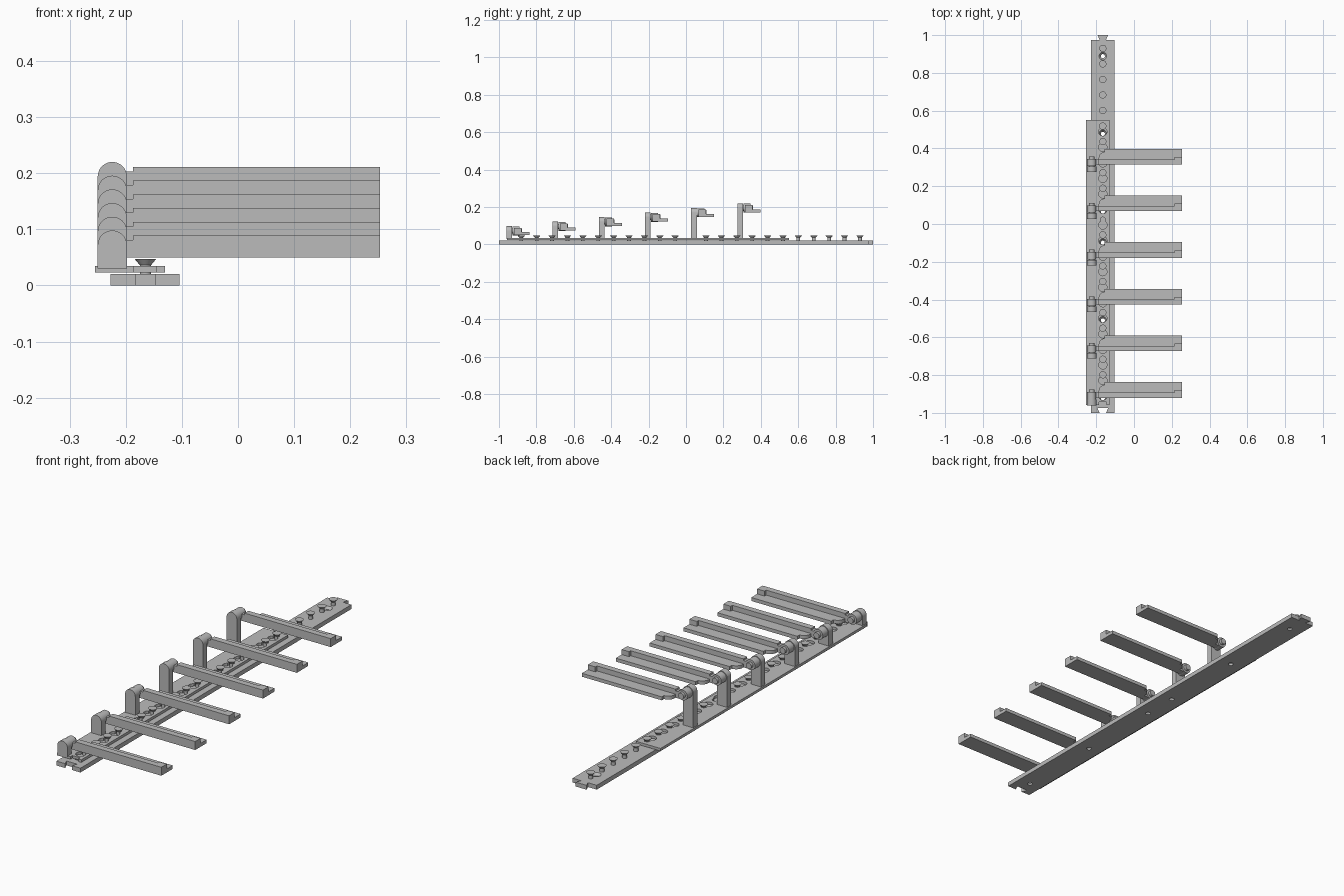
import bpy, bmesh
from math import radians, cos, sin, pi
from mathutils import Matrix

cube = bpy.data.objects.get("Cube")
if cube:
    bpy.data.objects.remove(cube)

grey = bpy.data.materials.new("plain grey")
grey.use_nodes = True
grey.diffuse_color = (0.5, 0.5, 0.5, 1)
grey.node_tree.nodes["Principled BSDF"].inputs["Base Color"].default_value = (0.5, 0.5, 0.5, 1)

PITCH = 0.0823          # distance between pegs
RAIL_X = -0.165         # centre line of the rail
SEGMENT = 12 * PITCH    # length of one rail segment


def prism(bm, pts, lo, hi, axis="z"):
    """Extrude an outline: (x, y) along z, or (x, z) along y."""
    def place(a, b, h):
        return (a, b, h) if axis == "z" else (a, h, b)
    low = [bm.verts.new(place(a, b, lo)) for a, b in pts]
    high = [bm.verts.new(place(a, b, hi)) for a, b in pts]
    faces = [bm.faces.new(low), bm.faces.new(high)]
    for i in range(len(pts)):
        j = (i + 1) % len(pts)
        faces.append(bm.faces.new((low[i], low[j], high[j], high[i])))
    bmesh.ops.recalc_face_normals(bm, faces=faces)


def box(bm, x0, x1, y0, y1, z0, z1):
    prism(bm, [(x0, y0), (x1, y0), (x1, y1), (x0, y1)], z0, z1)


def arc(cx, cy, r, start, end, steps=12):
    angles = [radians(start + (end - start) * i / steps) for i in range(steps + 1)]
    return [(cx + r * cos(a), cy + r * sin(a)) for a in angles]


def cone(bm, x, y, z0, z1, r0, r1):
    bmesh.ops.create_cone(bm, cap_ends=True, segments=24, radius1=r0, radius2=r1,
                          depth=z1 - z0, matrix=Matrix.Translation((x, y, (z0 + z1) / 2)))


def finish(bm, name, smooth=True):
    mesh = bpy.data.meshes.new(name)
    bm.to_mesh(mesh)
    bm.free()
    mesh.materials.append(grey)
    ob = bpy.data.objects.new(name, mesh)
    bpy.context.collection.objects.link(ob)
    if smooth:
        shade(ob)
    return ob


def shade(ob):
    bpy.ops.object.select_all(action="DESELECT")
    ob.select_set(True)
    bpy.context.view_layer.objects.active = ob
    bpy.ops.object.shade_smooth_by_angle(angle=radians(35))


def carve(ob, cutter_bm):
    """Cut the shapes out of the object and discard the cutter."""
    cutter = finish(cutter_bm, "cutter", False)
    cutter.hide_render = True
    mod = ob.modifiers.new("holes", "BOOLEAN")
    mod.operation, mod.solver, mod.object = "DIFFERENCE", "EXACT", cutter
    deps = bpy.context.evaluated_depsgraph_get()
    mesh = bpy.data.meshes.new_from_object(ob.evaluated_get(deps))
    ob.modifiers.clear()
    ob.data = mesh
    bpy.data.objects.remove(cutter)
    shade(ob)


# Rail segment with a dovetail tab at the back and a matching notch in front
def rail_segment(name, back):
    front, tab = back - SEGMENT, 0.025
    left, right = RAIL_X - 0.062, RAIL_X + 0.061
    def dovetail(y):
        return [(RAIL_X + 0.017, y), (RAIL_X + 0.028, y + tab),
                (RAIL_X - 0.028, y + tab), (RAIL_X - 0.017, y)]
    bm = bmesh.new()
    prism(bm, [(left, front), *reversed(dovetail(front)), (right, front),
               (right, back), *dovetail(back), (left, back)], 0, 0.02)
    ob = finish(bm, name)
    holes = bmesh.new()
    for n in (0.5, 5.5, 10.5):
        # countersunk screw hole
        y = back - 0.045 - n * PITCH
        profile = [(-0.01, 0.011), (0.009, 0.011), (0.021, 0.021)]
        rings = []
        for z, r in profile:
            rings.append([holes.verts.new((RAIL_X + r * cos(i * pi / 12),
                                           y + r * sin(i * pi / 12), z)) for i in range(24)])
        for a, b in zip(rings, rings[1:]):
            for i in range(24):
                j = (i + 1) % 24
                holes.faces.new((a[i], a[j], b[j], b[i]))
        holes.faces.new(rings[0][::-1])
        holes.faces.new(rings[-1])
    carve(ob, holes)


rail_segment("rail_back", 0.975)
rail_segment("rail_front", 0.975 - SEGMENT)

# Flared pegs along the rail
peg_y = [0.93 - n * PITCH for n in range(24)]
bm = bmesh.new()
for n, y in enumerate(peg_y):
    if n % 12 != 11:
        cone(bm, RAIL_X, y, 0.018, 0.037, 0.01, 0.01)
        cone(bm, RAIL_X, y, 0.036, 0.047, 0.01, 0.019)
finish(bm, "pegs")

# Sliding plate with a keyhole slot for each peg
bm = bmesh.new()
box(bm, -0.255, -0.13, -0.957, 0.55, 0.023, 0.035)
plate = finish(bm, "sliding_plate")
slots = bmesh.new()
for y in peg_y[5:23]:
    outline = arc(RAIL_X, y - 0.03, 0.022, 123, 417, 20) + arc(RAIL_X, y, 0.012, 0, 180)
    prism(slots, outline, 0.01, 0.05)
box(slots, RAIL_X - 0.02, RAIL_X + 0.02, -0.98, -0.943, 0.01, 0.05)
carve(plate, slots)

# Six brackets, each taller than the one in front of it
POST_X, R = -0.224, 0.026
for k in range(6):
    y = -0.965 + k * 3 * PITCH
    top = 0.098 + k * 0.0244
    hub_z = top - R
    low, high = top - 0.048, top - 0.009

    # upright with a rounded head
    bm = bmesh.new()
    prism(bm, [(POST_X - R, 0.03), (POST_X + R, 0.03)] + arc(POST_X, hub_z, R, 0, 180, 20),
          y + 0.005, y + 0.035, "y")
    finish(bm, f"post_{k + 1}")

    # pivot hub and its pin
    bm = bmesh.new()
    for r, y0, y1 in ((0.024, 0.037, 0.075), (0.014, 0.03, 0.088)):
        prism(bm, arc(POST_X, hub_z, r, 0, 345, 23), y + y0, y + y1, "y")
    finish(bm, f"pivot_{k + 1}")

    # arm: neck, flat blade, front rib and tip block
    bm = bmesh.new()
    a, b = y + 0.045, y + 0.128
    box(bm, POST_X, -0.187, a, y + 0.073, low, top - 0.017)
    prism(bm, [(-0.187, a), (0.253, a), (0.253, b), (-0.155, b)]
          + arc(-0.155, y + 0.08, 0.032, 90, 180, 8), low, low + 0.016)
    box(bm, -0.187, 0.215, a, a + 0.028, low, high)
    box(bm, 0.215, 0.253, a, a + 0.04, low, high)
    finish(bm, f"arm_{k + 1}")
